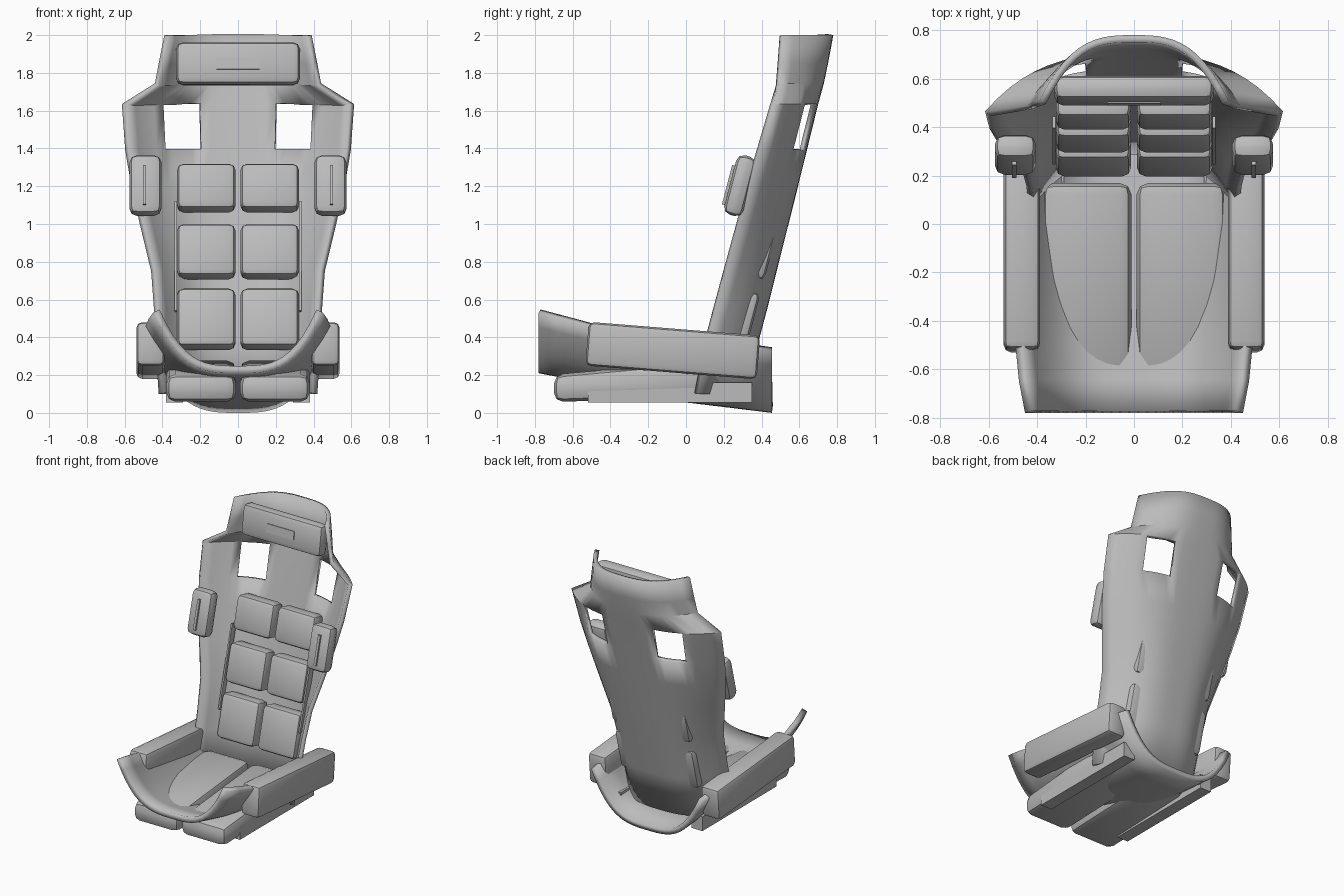
import bpy, bmesh, math
from mathutils import Matrix, Vector

if "Cube" in bpy.data.objects:
    bpy.data.objects.remove(bpy.data.objects["Cube"])

grey = bpy.data.materials.new("plain_grey")
grey.diffuse_color = (0.5, 0.5, 0.5, 1)
grey.use_nodes = True
grey.node_tree.nodes["Principled BSDF"].inputs["Base Color"].default_value = grey.diffuse_color


def finish(name, bm):
    me = bpy.data.meshes.new(name)
    bm.to_mesh(me)
    bm.free()
    me.materials.append(grey)
    ob = bpy.data.objects.new(name, me)
    bpy.context.collection.objects.link(ob)
    bpy.ops.object.select_all(action='DESELECT')
    ob.select_set(True)
    bpy.context.view_layer.objects.active = ob
    bpy.ops.object.shade_smooth_by_angle(angle=math.radians(32))
    return ob


def shell(name, rows, point, thickness, skip=lambda r, u: False):
    """Curved sheet lofted through rows, thickened towards the sitter."""
    bm = bmesh.new()
    n = 24
    us = [-1 + 2 * j / n for j in range(n + 1)]
    grid = [[bm.verts.new(point(r, u)) for u in us] for r in rows]
    for i in range(len(rows) - 1):
        for j in range(n):
            if not skip(rows[i], (us[j] + us[j + 1]) / 2):
                bm.faces.new((grid[i][j], grid[i][j + 1], grid[i + 1][j + 1], grid[i + 1][j]))
    bmesh.ops.delete(bm, geom=[v for v in bm.verts if not v.link_faces], context='VERTS')
    ob = finish(name, bm)
    mod = ob.modifiers.new("thickness", 'SOLIDIFY')
    mod.thickness = thickness
    mod.offset = 1
    return ob


def pad(name, centre, size, tilt=0.0, bevel=0.035, segments=2, shape=None):
    """Rounded box, tilted about the x axis."""
    bm = bmesh.new()
    bmesh.ops.create_cube(bm, size=1)
    bmesh.ops.scale(bm, vec=size, verts=bm.verts)
    if shape:
        for v in bm.verts:
            shape(v.co)
    if bevel:
        bmesh.ops.bevel(bm, geom=bm.edges[:], offset=bevel, segments=segments,
                        profile=0.5, affect='EDGES', clamp_overlap=True)
    bmesh.ops.transform(bm, matrix=Matrix.Translation(centre) @ Matrix.Rotation(tilt, 4, 'X'),
                        verts=bm.verts)
    return finish(name, bm)


# Back shell: z, half width, centre y, edge y
back_rows = [(0.10, 0.42, 0.315, 0.06), (0.40, 0.44, 0.39, 0.12), (0.55, 0.445, 0.43, 0.16),
             (0.75, 0.46, 0.48, 0.215), (1.00, 0.52, 0.543, 0.285), (1.20, 0.565, 0.593, 0.34),
             (1.39, 0.597, 0.64, 0.395), (1.635, 0.615, 0.70, 0.465), (1.745, 0.44, 0.73, 0.49),
             (1.85, 0.42, 0.752, 0.50), (2.00, 0.39, 0.78, 0.51)]
shell("back_shell", back_rows,
      lambda r, u: (u * r[1], r[2] - (r[2] - r[3]) * abs(u) ** 3, r[0]), 0.03,
      skip=lambda r, u: r[0] == 1.39 and 1 / 3 < abs(u) < 2 / 3)  # belt openings

# Seat shell: y, half width, centre z, edge z
seat_rows = [(-0.78, 0.45, 0.21, 0.53), (-0.65, 0.475, 0.185, 0.495), (-0.5, 0.49, 0.155, 0.455),
             (-0.25, 0.49, 0.10, 0.425), (0.0, 0.49, 0.055, 0.395), (0.25, 0.475, 0.025, 0.36),
             (0.455, 0.46, 0.0, 0.33)]
shell("seat_shell", seat_rows,
      lambda r, u: (u * r[1], r[0], r[2] + (r[3] - r[2]) * abs(u) ** 3.2), 0.04)


def wedge(co):
    # Thigh cushion rises towards the back
    if co.y > 0:
        co.z += 0.08 if co.z > 0 else 0.03


LEAN = -0.255
for s, side in ((-1, "left"), (1, "right")):
    pad(f"thigh_cushion_{side}", (s * 0.195, -0.265, 0.13), (0.37, 0.87, 0.145),
        bevel=0.05, shape=wedge)
    pad(f"seat_rail_{side}", (s * 0.335, -0.085, 0.108), (0.09, 0.87, 0.106), bevel=0.0)
    pad(f"side_bolster_{side}", (s * 0.463, -0.07, 0.33), (0.15, 0.91, 0.232),
        tilt=-0.08, bevel=0.03)
    # Three back cushions per side
    for k, (low, high) in enumerate(((0.33, 0.66), (0.705, 1.0), (1.06, 1.32))):
        z = (low + high) / 2
        pad(f"back_cushion_{side}_{k + 1}", (s * 0.168, 0.16 + 0.265 * z, z),
            (0.31, 0.13, high - low - 0.01), tilt=LEAN, bevel=0.035)
    pad(f"back_trim_{side}", (s * 0.33, 0.345, 0.825), (0.012, 0.05, 0.60), tilt=LEAN, bevel=0)
    # Shoulder pads with their raised strips
    pad(f"shoulder_pad_{side}", (s * 0.49, 0.285, 1.203), (0.17, 0.105, 0.325),
        tilt=LEAN, bevel=0.04)
    pad(f"shoulder_strip_{side}", (s * 0.495, 0.232, 1.205), (0.018, 0.03, 0.215),
        tilt=LEAN, bevel=0)

# Headrest with its raised plate
pad("headrest", (0, 0.55, 1.848), (0.655, 0.10, 0.225), tilt=-0.15, bevel=0.035)
pad("headrest_plate", (0, 0.499, 1.85), (0.225, 0.012, 0.062), tilt=-0.15, bevel=0)
